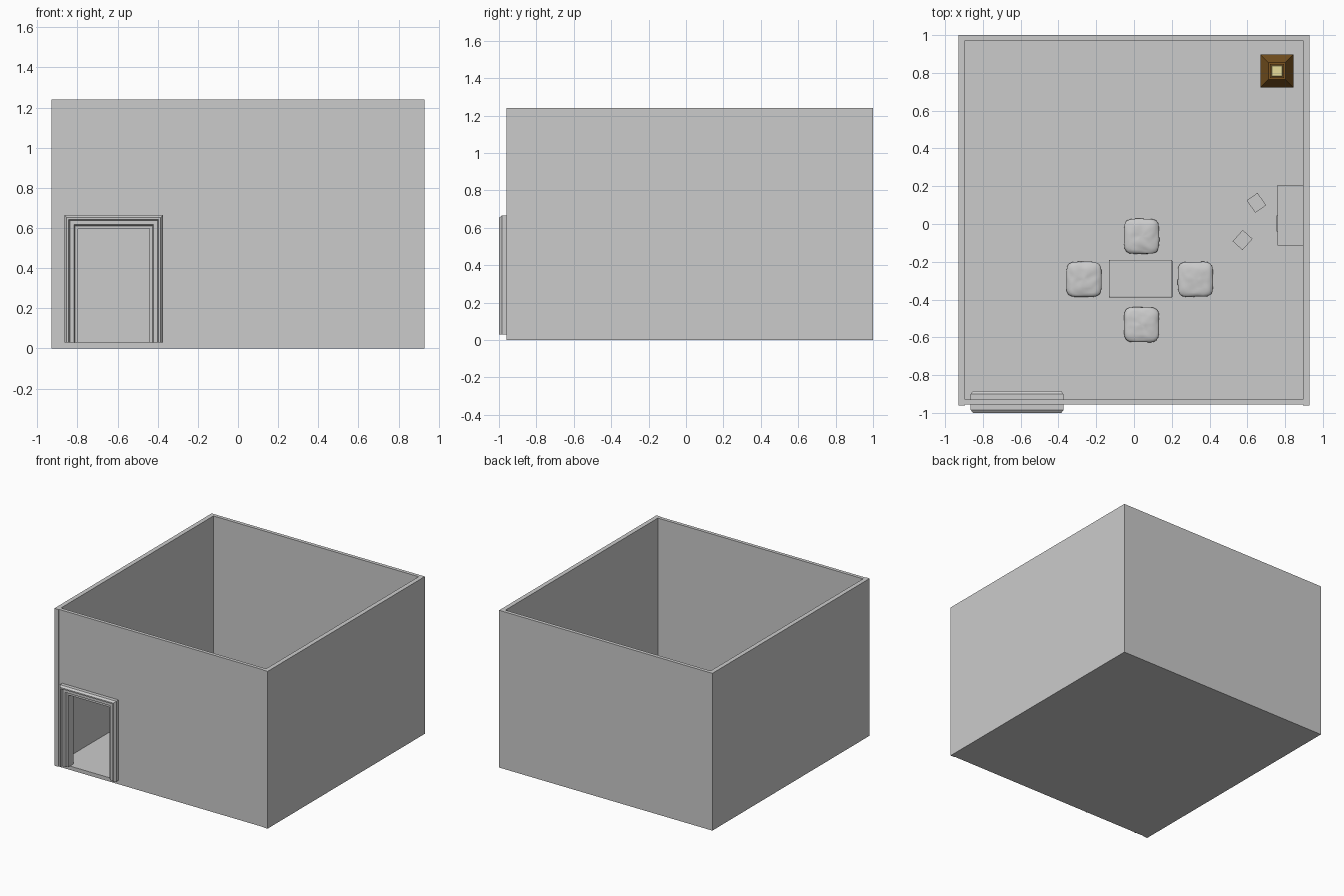
import bpy, bmesh, math, random
from mathutils import Vector, noise

if "Cube" in bpy.data.objects:
    bpy.data.objects.remove(bpy.data.objects["Cube"])

FLOOR = 0.03


def material(name, rgb):
    m = bpy.data.materials.new(name)
    m.diffuse_color = (*rgb, 1)
    m.use_nodes = True
    m.node_tree.nodes["Principled BSDF"].inputs["Base Color"].default_value = m.diffuse_color
    return m


BROWN = material("dark_wood", (0.20, 0.09, 0.015))
CREAM = material("lamp_paper", (0.80, 0.72, 0.32))


def make(name, bm, mat=None):
    bmesh.ops.recalc_face_normals(bm, faces=bm.faces)
    me = bpy.data.meshes.new(name)
    bm.to_mesh(me)
    bm.free()
    ob = bpy.data.objects.new(name, me)
    bpy.context.collection.objects.link(ob)
    if mat:
        me.materials.append(mat)
    return ob


def frustum(name, cx, cy, z0, z1, r0, r1, mat=None):
    """Square tapered block; r0 and r1 are (half x, half y) at bottom and top."""
    bm = bmesh.new()
    rings = []
    for z, (hx, hy) in ((z0, r0), (z1, r1)):
        rings.append([bm.verts.new((cx + sx * hx, cy + sy * hy, z))
                      for sx, sy in ((-1, -1), (1, -1), (1, 1), (-1, 1))])
    bm.faces.new(rings[0])
    bm.faces.new(rings[1])
    for i in range(4):
        j = (i + 1) % 4
        bm.faces.new((rings[0][i], rings[0][j], rings[1][j], rings[1][i]))
    return make(name, bm, mat)


def box(name, x0, x1, y0, y1, z0, z1, mat=None):
    h = ((x1 - x0) / 2, (y1 - y0) / 2)
    return frustum(name, (x0 + x1) / 2, (y0 + y1) / 2, z0, z1, h, h, mat)


# Room shell: floor and three plain walls
box("floor", -0.93, 0.93, -0.955, 1.0, 0, FLOOR)
box("left_wall", -0.93, -0.895, -0.96, 1.0, 0, 1.24)
box("right_wall", 0.895, 0.93, -0.96, 1.0, 0, 1.24)
box("back_wall", -0.895, 0.895, 0.972, 1.0, 0, 1.24)

# Front wall: one outline notched for the doorway, extruded
DX0, DX1, DZ = -0.865, -0.373, 0.665
outline = [(-0.895, 0), (DX0 + .05, 0), (DX0 + .05, DZ - .05), (DX1 - .05, DZ - .05),
           (DX1 - .05, 0), (0.895, 0), (0.895, 1.24), (-0.895, 1.24)]
bm = bmesh.new()
face = bm.faces.new([bm.verts.new((x, -0.955, z)) for x, z in outline])
ext = bmesh.ops.extrude_face_region(bm, geom=[face])["geom"]
bmesh.ops.translate(bm, vec=(0, 0.027, 0),
                    verts=[v for v in ext if isinstance(v, bmesh.types.BMVert)])
make("front_wall", bm)

# Door casing: moulded profile (inset, y), mirrored to the inside, swept round the doorway
half = [(0, -0.957), (0, -0.984), (0.012, -1.0), (0.022, -1.0), (0.028, -0.986),
        (0.048, -0.986), (0.054, -0.974), (0.068, -0.974)]
profile = half + [(d, -1.885 - y) for d, y in reversed(half)]
bm = bmesh.new()
rows = [[bm.verts.new(p) for p in ((DX0 + d, y, FLOOR), (DX0 + d, y, DZ - d),
                                   (DX1 - d, y, DZ - d), (DX1 - d, y, FLOOR))]
        for d, y in profile]
for i, a in enumerate(rows):
    b = rows[(i + 1) % len(rows)]
    for k in range(3):
        bm.faces.new((a[k], a[k + 1], b[k + 1], b[k]))
for k in (0, 3):
    bm.faces.new([r[k] for r in rows])
make("door_casing", bm)


# Low table: rounded top on four legs
TX, TY = 0.035, -0.29
top = box("table_top", TX - .168, TX + .168, TY - .1, TY + .1, 0.115, 0.135)
bev = top.modifiers.new("round", "BEVEL")
bev.width, bev.segments = 0.006, 2
for sx in (-1, 1):
    for sy in (-1, 1):
        frustum("table_leg", TX + sx * .14, TY + sy * .075, FLOOR, 0.115,
                (.010, .010), (.014, .014))


# Floor cushions: soft rounded-square pillows with slight wrinkles
def cushion(name, cx, cy, seed):
    bm = bmesh.new()
    bmesh.ops.create_uvsphere(bm, u_segments=40, v_segments=20, radius=1)
    off = Vector((seed * 7.3, 0, 0))
    for v in bm.verts:
        p = v.co.copy()
        r = math.hypot(p.x, p.y)
        if r > 1e-6:
            a = math.atan2(p.y, p.x)
            s = (abs(math.cos(a)) ** 5 + abs(math.sin(a)) ** 5) ** -0.2
            p.x, p.y = math.cos(a) * s * r ** 0.8, math.sin(a) * s * r ** 0.8
        n = noise.noise(p * 2.5 + off)
        thick = 0.026 + 0.004 * n
        edge = 0.093 * (1 + 0.025 * n)
        z = math.copysign(abs(p.z) ** 0.75, p.z) * thick
        v.co = (cx + p.x * edge, cy + p.y * edge, max(FLOOR, FLOOR + 0.026 + z))
    ob = make(name, bm)
    for f in ob.data.polygons:
        f.use_smooth = True


for i, (x, y) in enumerate(((0.04, -0.065), (0.04, -0.533), (-0.265, -0.293), (0.325, -0.293))):
    cushion("floor_cushion", x, y, i + 1)

# Cabinet against the right wall with a small front ledge
box("cabinet", 0.76, 0.895, -0.115, 0.207, FLOOR, 0.20)
box("cabinet_handle", 0.754, 0.76, -0.04, 0.045, 0.12, 0.135)


# Open books lying on the floor
def book(cx, cy, angle):
    for s in (-1, 1):
        page = box("book_half", min(0, s * .04), max(0, s * .04), -.035, .035, 0, 0.008)
        page.location = (cx, cy, FLOOR)
        page.rotation_euler.z = math.radians(angle)


book(0.648, 0.112, -55)
book(0.575, -0.085, 48)
pen = box("pencil", -.027, .027, -.002, .002, 0, 0.004)
pen.location = (0.573, 0.26, FLOOR)
pen.rotation_euler.z = math.radians(-48)

# Corner lantern: plinth, paper body with posts, sloping roof and glowing cap
LX, LY = 0.757, 0.81


def lamp_part(name, z0, z1, r0, r1, mat):
    frustum(name, LX, LY, z0, z1, (r0, r0), (r1, r1), mat)


lamp_part("lamp_plinth", FLOOR, 0.055, 0.08, 0.075, BROWN)
lamp_part("lamp_paper_body", 0.055, 0.27, 0.058, 0.058, CREAM)
for sx in (-1, 1):
    for sy in (-1, 1):
        frustum("lamp_post", LX + sx * .06, LY + sy * .06, 0.055, 0.27,
                (.007, .007), (.007, .007), BROWN)
lamp_part("lamp_roof", 0.27, 0.35, 0.087, 0.045, BROWN)
lamp_part("lamp_collar", 0.35, 0.365, 0.036, 0.036, BROWN)
lamp_part("lamp_cap", 0.365, 0.372, 0.028, 0.026, CREAM)
